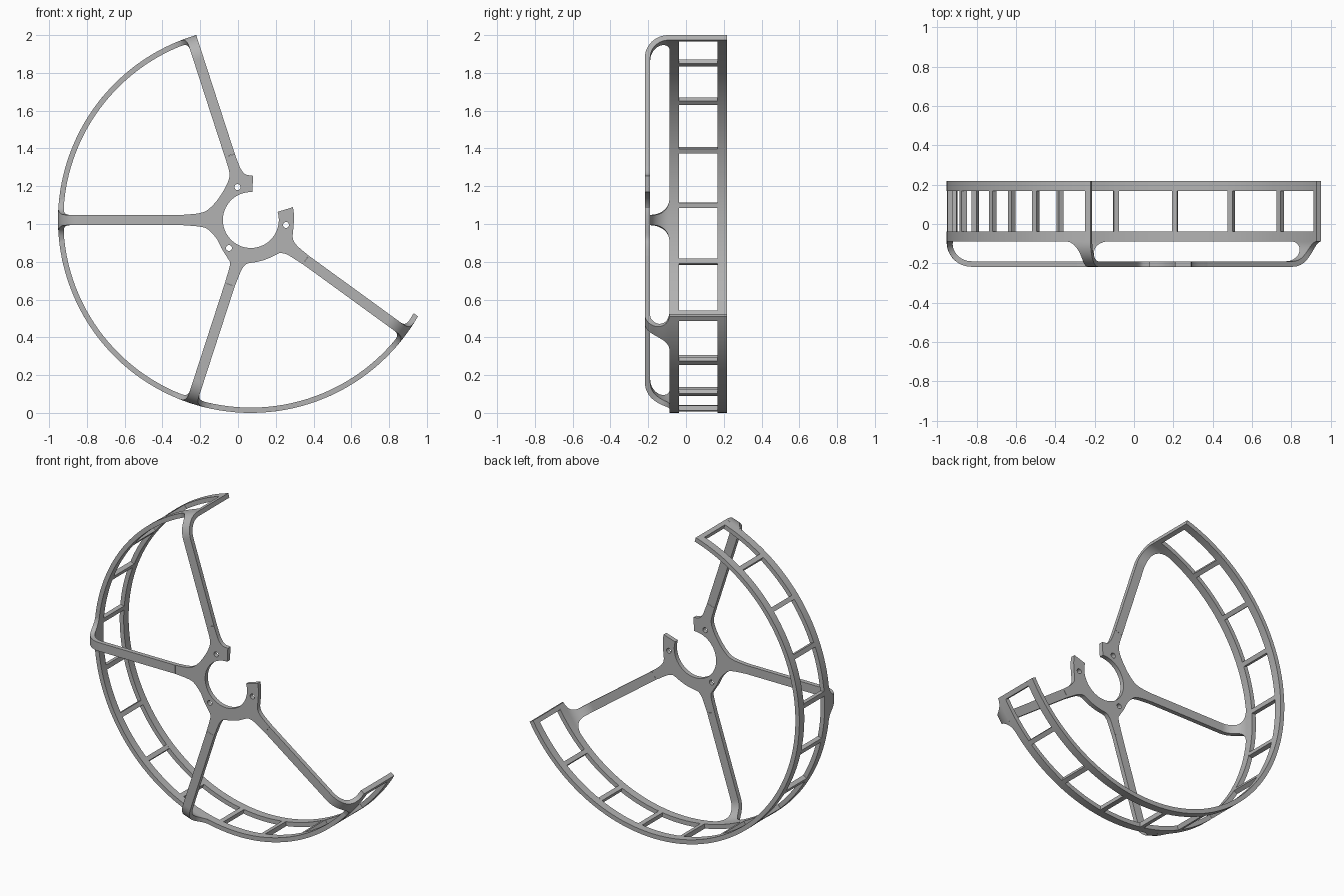
import bpy, bmesh, math

if "Cube" in bpy.data.objects:
    bpy.data.objects.remove(bpy.data.objects["Cube"], do_unlink=True)

R, T = 1.021, 0.028               # guard outer radius, wall thickness
CX, CZ = 0.068, 1.021             # guard axis
FRONT, BACK = -0.2175, 0.2175
BAND, LIP = 0.05, -0.088          # band width, front edge of the guard
HALF, FLARE = 0.0275, 0.08        # spoke half width, widening at the rim
START, END = 106.45, 330.0        # open arc of the guard, degrees
SPOKES = [108, 180, 252, 324]

grey = bpy.data.materials.new("plain grey")
grey.use_nodes = True
grey.diffuse_color = (0.45, 0.45, 0.45, 1)
grey.node_tree.nodes["Principled BSDF"].inputs["Base Color"].default_value = grey.diffuse_color


def polar(r, deg, y):
    a = math.radians(deg)
    return (CX + r * math.cos(a), y, CZ + r * math.sin(a))


def finish(name, bm):
    bmesh.ops.recalc_face_normals(bm, faces=bm.faces)
    mesh = bpy.data.meshes.new(name)
    bm.to_mesh(mesh)
    bm.free()
    mesh.materials.append(grey)
    ob = bpy.data.objects.new(name, mesh)
    bpy.context.collection.objects.link(ob)
    bpy.ops.object.select_all(action="DESELECT")
    ob.select_set(True)
    bpy.context.view_layer.objects.active = ob
    return ob


def smooth():
    bpy.ops.object.shade_smooth_by_angle(angle=math.radians(30))


def loft(bm, sections):
    """Skin a row of equal closed loops and cap both ends."""
    rows = [[bm.verts.new(p) for p in s] for s in sections]
    n = len(rows[0])
    for a, b in zip(rows, rows[1:]):
        for i in range(n):
            j = (i + 1) % n
            bm.faces.new((a[i], a[j], b[j], b[i]))
    bm.faces.new(rows[0])
    bm.faces.new(rows[-1])


def arc_box(bm, y0, y1, a0, a1, steps):
    corners = [(R - T, y0), (R, y0), (R, y1), (R - T, y1)]
    angles = [a0 + (a1 - a0) * i / steps for i in range(steps + 1)]
    loft(bm, [[polar(r, a, y) for r, y in corners] for a in angles])


def curve_through(pts, steps=5):
    """Catmull-Rom curve through (angle, radius) points."""
    p = [pts[0]] + pts + [pts[-1]]
    out = []
    for a, b, c, d in zip(p, p[1:], p[2:], p[3:]):
        for k in range(steps):
            t = k / steps
            out.append(tuple(
                w1 + t * (w2 - w0) / 2 + t * t * (w0 - 2.5 * w1 + 2 * w2 - w3 / 2)
                + t ** 3 * (1.5 * (w1 - w2) + (w3 - w0) / 2)
                for w0, w1, w2, w3 in zip(a, b, c, d)))
    return out + [pts[-1]]


# Front and back bands of the guard
for name, y in (("front_band", LIP), ("back_band", BACK - BAND)):
    bm = bmesh.new()
    arc_box(bm, y, y + BAND, START, END, 90)
    finish(name, bm)
    smooth()

# Evenly spaced cross bars, the first and last closing the ends
bm = bmesh.new()
BARS, WIDE = 14, 1.6
for i in range(BARS):
    a = START + (END - START - WIDE) * i / (BARS - 1)
    arc_box(bm, LIP + BAND, BACK - BAND, a, a + WIDE, 1)
finish("cross_bars", bm)

# Spokes: flat arms that bend back and widen into the front band
ROOT, BEND = 0.36, 0.125
path = [((ROOT, FRONT), (ROOT, FRONT + T))]
for k in range(17):
    a = math.pi / 2 * k / 16
    ca, sa = math.cos(a), math.sin(a)
    c_r, c_y = R - BEND, FRONT + BEND
    path.append(((c_r + BEND * sa, c_y - BEND * ca),
                 (c_r + (BEND - T) * sa, c_y - (BEND - T) * ca)))
path.append(((R, LIP), (R - T, LIP)))


def half_width(y, flare):
    low = FRONT + T
    t = min(max((y - low) / (LIP - low), 0), 1)
    return HALF + flare * (1 - math.sqrt(1 - t * t))


for n, angle in enumerate(SPOKES):
    clockwise = 0 if n == 0 else FLARE     # the first arm is flush with the cut end
    bm = bmesh.new()
    sections = []
    for outer, inner in path:
        loop = []
        for (r, y), order in ((outer, range(9)), (inner, range(8, -1, -1))):
            lo, hi = -half_width(outer[1], clockwise), half_width(outer[1], FLARE)
            for i in order:
                s = lo + (hi - lo) * i / 8
                loop.append(polar(r, angle + math.degrees(math.asin(s / r)), y))
        sections.append(loop)
    loft(bm, sections)
    finish(f"spoke_{n + 1}", bm)
    smooth()

# Hub plate: outline bay by bay between the spoke roots, open at the upper right
edge = math.degrees(math.asin(HALF / ROOT))
bays = [
    [(87, .234), (96.5, .243), (101, .274), (102.7, .317), (108 - edge, ROOT)],
    [(108 + edge, ROOT), (114.4, .275), (121.5, .234), (135, .21), (152, .208),
     (166.5, .234), (172.8, .28), (180 - edge, ROOT)],
    [(180 + edge, ROOT), (187, .28), (192.5, .232), (209, .206), (227, .219),
     (238.5, .236), (245, .262), (252 - edge, ROOT)],
    [(252 + edge, ROOT), (258.8, .28), (262, .245), (268, .228), (288, .223),
     (308, .228), (314, .245), (317.2, .28), (324 - edge, ROOT)],
    [(324 + edge, ROOT), (331, .28), (337.5, .24), (355, .228), (377, .233)],
]
outline = [p for bay in bays for p in curve_through(bay)]
outline += [(377 - 290 * i / 60, .148) for i in range(61)]
bm = bmesh.new()
loft(bm, [[polar(r, a, y) for a, r in outline] for y in (FRONT, FRONT + T)])
hub = finish("hub_plate", bm)

# Three screw holes through the hub
bm = bmesh.new()
for a in (112, 232, 352):
    x, _, z = polar(.188, a, 0)
    ring = [(x + .016 * math.cos(k * math.pi / 12), z + .016 * math.sin(k * math.pi / 12))
            for k in range(24)]
    loft(bm, [[(u, y, v) for u, v in ring] for y in (FRONT - T, FRONT + 2 * T)])
cutter = finish("screw_hole_cutter", bm)
cutter.hide_render = True
cut = hub.modifiers.new("screw holes", "BOOLEAN")
cut.object, cut.operation, cut.solver = cutter, "DIFFERENCE", "EXACT"
bpy.context.view_layer.objects.active = hub
bpy.ops.object.modifier_apply(modifier=cut.name)
bpy.data.objects.remove(cutter, do_unlink=True)
bpy.ops.object.select_all(action="DESELECT")
hub.select_set(True)
smooth()
